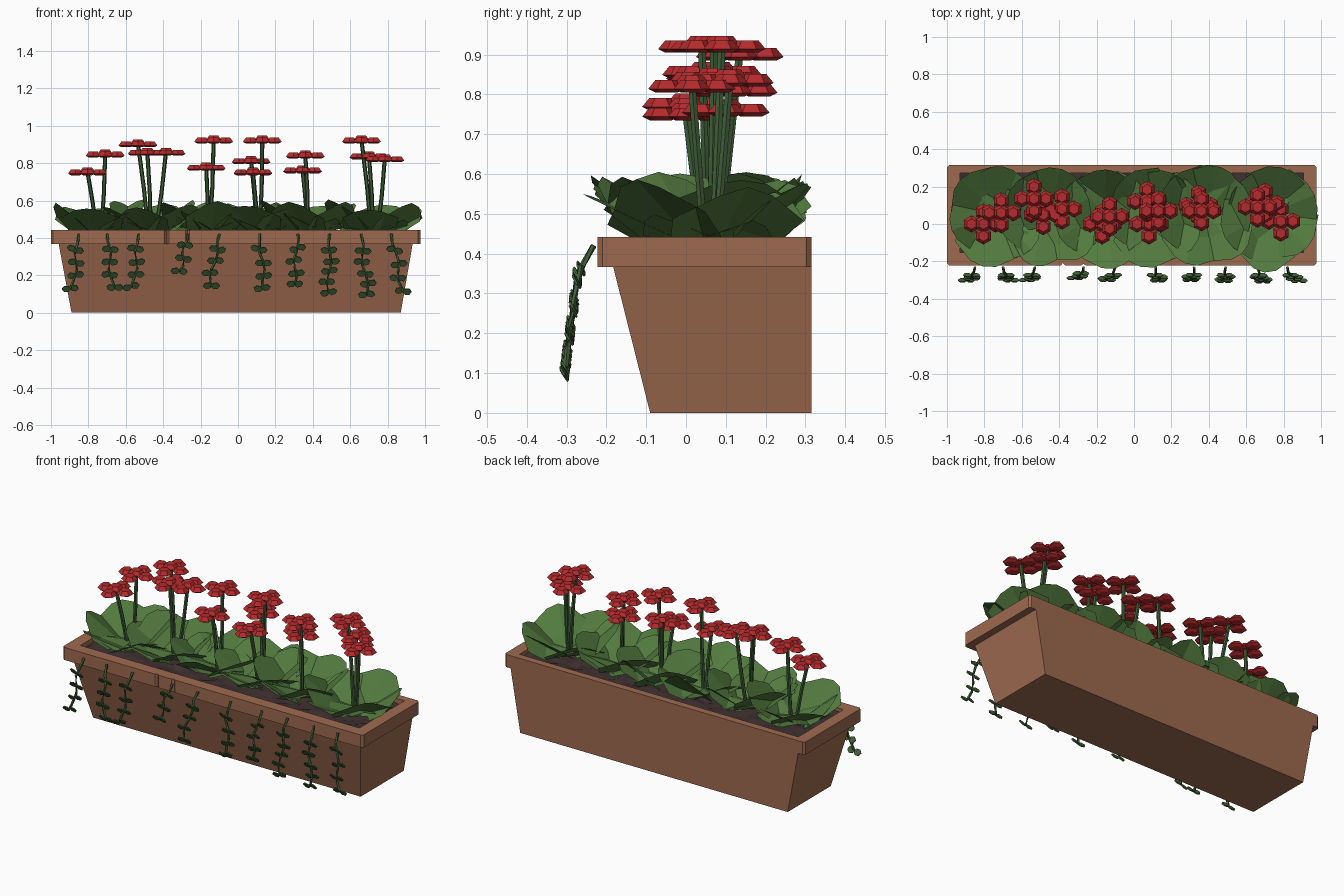
import bpy, bmesh, math, random
from mathutils import Vector, Matrix

if "Cube" in bpy.data.objects:
    bpy.data.objects.remove(bpy.data.objects["Cube"])

random.seed(5)


def srgb(r, g, b):
    return [((c / 255 + 0.055) / 1.055) ** 2.4 for c in (r, g, b)] + [1]


def material(name, rgb):
    m = bpy.data.materials.new(name)
    m.diffuse_color = srgb(*rgb)
    m.use_nodes = True
    m.node_tree.nodes["Principled BSDF"].inputs["Base Color"].default_value = m.diffuse_color
    return m


TERRACOTTA = material("terracotta", (158, 106, 79))
SOIL = material("dark_soil", (62, 48, 48))
LEAF = material("leaf_green", (83, 123, 63))
STEM = material("stem_green", (62, 92, 54))
VINE = material("vine_green", (67, 98, 57))
RED = material("petal_red", (182, 43, 45))


def finish(name, bm, mat, recalc=True):
    if recalc:
        bmesh.ops.recalc_face_normals(bm, faces=bm.faces[:])
    mesh = bpy.data.meshes.new(name)
    bm.to_mesh(mesh)
    bm.free()
    mesh.materials.append(mat)
    ob = bpy.data.objects.new(name, mesh)
    bpy.context.collection.objects.link(ob)
    return ob


def loft(bm, rings):
    """Skin a list of point rings into a closed solid."""
    vs = [[bm.verts.new(p) for p in r] for r in rings]
    n = len(vs[0])
    for a, b in zip(vs, vs[1:]):
        for i in range(n):
            j = (i + 1) % n
            bm.faces.new((a[i], a[j], b[j], b[i]))
    bm.faces.new(vs[0][::-1])
    bm.faces.new(vs[-1])


def rect(x0, x1, y0, y1, z):
    return [(x0, y0, z), (x1, y0, z), (x1, y1, z), (x0, y1, z)]


def tube(bm, pts, r, sides=5):
    rings = []
    for i, p in enumerate(pts):
        d = (pts[min(i + 1, len(pts) - 1)] - pts[max(i - 1, 0)]).normalized()
        q = Vector((0, 0, 1)).rotation_difference(d)
        rings.append([p + q @ Vector((r * math.cos(2 * math.pi * k / sides),
                                      r * math.sin(2 * math.pi * k / sides), 0))
                      for k in range(sides)])
    loft(bm, rings)


# Tapered trough with an upright back
bm = bmesh.new()
loft(bm, [rect(-0.89, 0.87, -0.09, 0.315, 0), rect(-0.96, 0.935, -0.185, 0.315, 0.375)])
finish("planter_box", bm, TERRACOTTA)

# Rim bars, the front one chipped along its outer edge
bm = bmesh.new()
Z0, Z1, C = 0.367, 0.442, 0.012
front = [(-0.93, -0.152), (-1, -0.152), (-1, -0.222 + C), (-1 + C, -0.222)]
for x, d in ((-0.38, 0.014), (-0.27, 0.010)):
    front += [(x - 0.012, -0.222), (x, -0.222 + d), (x + 0.012, -0.222)]
front += [(0.975 - C, -0.222), (0.975, -0.222 + C), (0.975, -0.152)]
back = [(-1, 0.272), (0.975, 0.272), (0.975, 0.315 - C), (0.975 - C, 0.315),
        (-1 + C, 0.315), (-1, 0.315 - C)]
left = [(-1, -0.152), (-0.93, -0.152), (-0.93, 0.272), (-1, 0.272)]
right = [(0.905, -0.152), (0.975, -0.152), (0.975, 0.272), (0.905, 0.272)]
for bar in (front, back, left, right):
    loft(bm, [[(x, y, z) for x, y in bar] for z in (Z0, Z1)])
finish("planter_rim", bm, TERRACOTTA)

# Lumpy soil
bm = bmesh.new()
bmesh.ops.create_grid(bm, x_segments=40, y_segments=10, size=1)
for v in bm.verts:
    v.co = (-0.0125 + v.co.x * 0.92, 0.06 + v.co.y * 0.214, 0.418 + random.uniform(-0.008, 0.008))
finish("soil", bm, SOIL, recalc=False)


# Broad angular leaves in cup-shaped clumps, slightly folded along the midrib
def leaf(bm, base, ang, length, width, lift, fold):
    out = Vector((math.cos(ang), math.sin(ang), 0))
    side = Vector((-out.y, out.x, 0))

    def pt(u, v):
        p = base + out * length * u + side * width * v
        p.z = max(0.425, p.z + lift * u - fold * abs(v) * 2)
        p.x = min(max(p.x, -1.0), 0.995)
        p.y = min(max(p.y, -0.26), 0.33)
        return bm.verts.new(p)
    mid = [pt(u, 0) for u in (0, 0.55, 1)]
    for s in (1, -1):
        j = random.uniform(-0.05, 0.05)
        e1, e2, e3 = pt(0.2 + j, 0.42 * s), pt(0.62 + j, 0.5 * s), pt(0.94, 0.2 * s)
        for f in ((mid[0], e1, mid[1]), (mid[1], e1, e2), (mid[1], e2, e3, mid[2])):
            bm.faces.new(f[::-1] if s > 0 else f)


CLUMPS = (-0.74, -0.46, -0.16, 0.11, 0.38, 0.73)
bm = bmesh.new()
for cx in CLUMPS:
    spin = random.uniform(-0.3, 0.3)
    for i in range(6):
        a = math.radians(i * 60 - 90) + spin + random.uniform(-0.15, 0.15)
        tilt = -math.sin(a)
        reach = 0.25 + 0.06 * max(0, tilt)
        off = 0.06
        base = Vector((cx + off * math.cos(a), 0.06 + off * math.sin(a), 0.428))
        leaf(bm, base, a, (reach - off) * random.uniform(0.88, 1.05), random.uniform(0.29, 0.36),
             random.uniform(0.12, 0.18), random.uniform(-0.01, 0.04))
    # low leaves lying over the soil
    for i in range(4):
        a = math.radians(45 + i * 90) + random.uniform(-0.3, 0.3)
        leaf(bm, Vector((cx, 0.06, 0.44)), a, 0.21, 0.22, random.uniform(0.04, 0.09), 0.03)
finish("foliage", bm, LEAF, recalc=False)

# Flower heads: (x, y, z, clump index)
HEADS = [(-0.805, 0.0, 0.76, 0), (-0.71, 0.06, 0.855, 0),
         (-0.535, 0.135, 0.91, 1), (-0.485, 0.05, 0.865, 1), (-0.385, 0.08, 0.865, 1),
         (-0.17, 0.0, 0.785, 2), (-0.13, 0.04, 0.93, 2),
         (0.13, 0.07, 0.93, 3), (0.07, 0.12, 0.82, 3), (0.08, 0.0, 0.76, 3),
         (0.36, 0.07, 0.85, 4), (0.345, 0.10, 0.77, 4),
         (0.66, 0.09, 0.93, 5), (0.70, 0.11, 0.845, 5), (0.785, 0.015, 0.83, 5)]


def floret(bm, c):
    """Six-sided dome."""
    loft(bm, [[c + Vector((r * math.sin(k * math.pi / 3), r * math.cos(k * math.pi / 3), z))
               for k in range(6)] for r, z in ((0.028, -0.018), (0.046, -0.009), (0.028, 0.013))])


stems, blooms = bmesh.new(), bmesh.new()
for x, y, z, ci in HEADS:
    top = Vector((x, y, z - 0.005))
    foot = Vector((CLUMPS[ci] * 0.75 + x * 0.25, 0.042 + y * 0.3, 0.42))
    tube(stems, [foot, foot.lerp(top, 0.5) + Vector((0.004, 0, 0)), top], 0.011, 6)
    floret(blooms, Vector((x, y, z + 0.004)))
    for dx, dy in ((1, 0), (-1, 0), (0, 1), (0, -1)):
        floret(blooms, Vector((x + 0.064 * dx, y + 0.064 * dy, z - 0.007)))
finish("flower_stems", stems, STEM)
finish("flower_heads", blooms, RED)

# Trailing vines over the front: (top x, end x, end z)
VINES = [(-0.85, -0.885, 0.13), (-0.70, -0.67, 0.135), (-0.53, -0.56, 0.14), (-0.27, -0.31, 0.22),
         (-0.10, -0.15, 0.14), (0.115, 0.14, 0.13), (0.32, 0.30, 0.15), (0.49, 0.485, 0.11),
         (0.66, 0.69, 0.095), (0.82, 0.88, 0.115)]
stalks, leaves = bmesh.new(), bmesh.new()
for x0, x1, z1 in VINES:
    drop = 0.42 - z1

    def at(t):
        zig = 0.012 * math.sin(t * 9 + x0 * 20) * min(1, t * 3)
        z = 0.42 - drop * t
        y = -0.232 - 0.04 * min(1, (0.42 - z) / 0.07) - 0.033 * max(0, (0.35 - z) / 0.25)
        return Vector((x0 + (x1 - x0) * t + zig, y, z))
    tube(stalks, [at(t / 6) for t in range(7)], 0.0075)
    n = max(3, round(drop / 0.068))
    # leaf pairs tipped forward at the top
    for i in range(n):
        p = at(0.28 + 0.72 * i / (n - 1))
        for s in (-1, 1):
            c = p + Vector((s * 0.021, 0, random.uniform(-0.007, 0.007)))
            rot = Matrix.Rotation(random.uniform(-0.3, 0.3), 3, 'Y')
            loft(leaves, [[c + rot @ Vector((0.024 * math.cos(k * math.pi / 3),
                                             d - 0.011 * math.sin(k * math.pi / 3),
                                             d + 0.017 * math.sin(k * math.pi / 3)))
                           for k in range(6)] for d in (-0.002, 0.002)])
finish("vine_stalks", stalks, VINE)
finish("vine_leaves", leaves, VINE)
